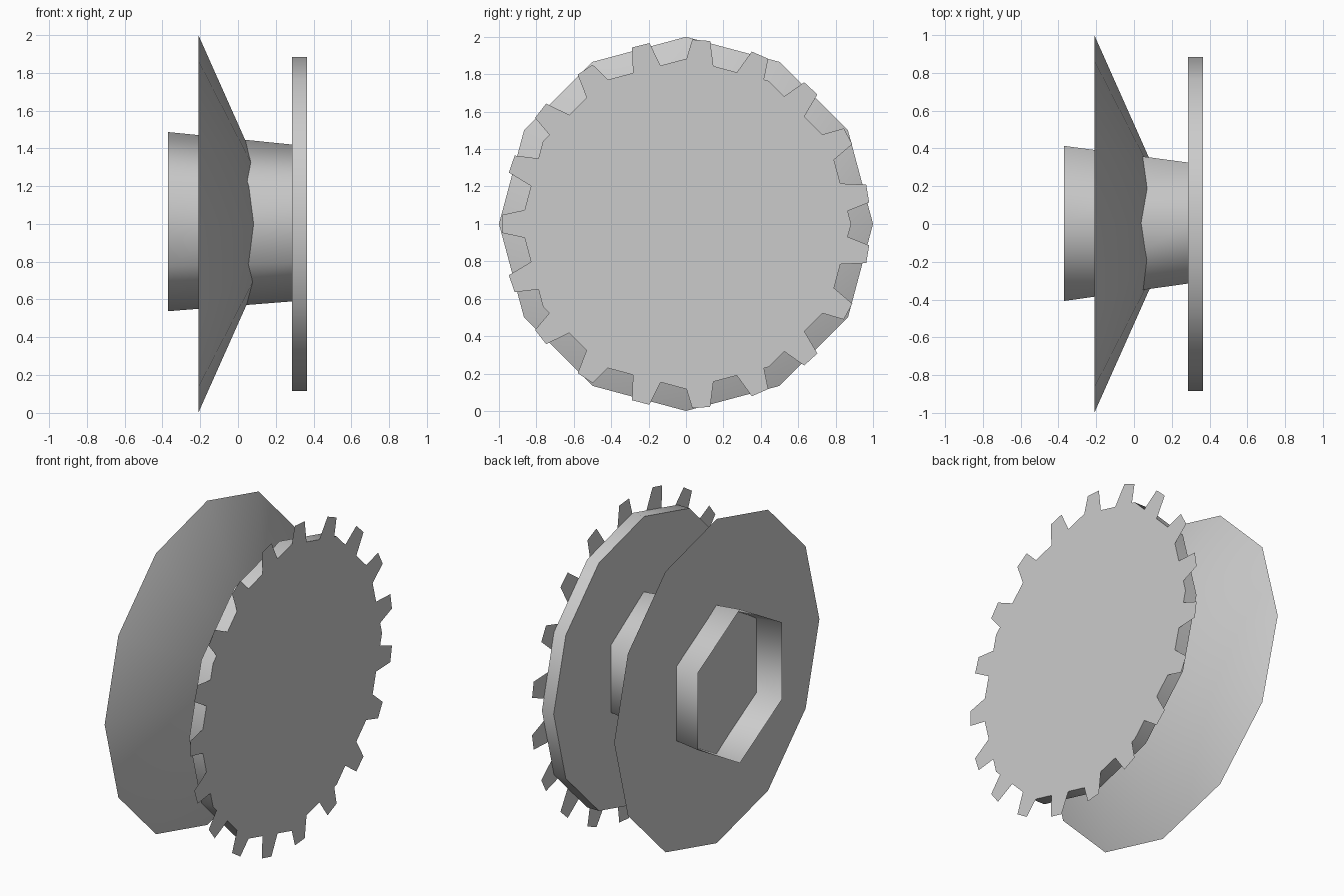
import bpy, bmesh
from math import sin, cos, pi, radians

if "Cube" in bpy.data.objects:
    bpy.data.objects.remove(bpy.data.objects["Cube"])

CZ = 1.0  # height of the wheel axis, which runs along x


def ring(bm, x, ry, rz, n, cy=0.0, cz=CZ):
    return [bm.verts.new((x, cy + ry * sin(2 * pi * i / n), cz + rz * cos(2 * pi * i / n)))
            for i in range(n)]


def bridge(bm, a, b):
    n = len(a)
    for i in range(n):
        j = (i + 1) % n
        bm.faces.new((a[i], a[j], b[j], b[i]))


def finish(name, bm, angle):
    bmesh.ops.recalc_face_normals(bm, faces=bm.faces[:])
    me = bpy.data.meshes.new(name)
    bm.to_mesh(me)
    bm.free()
    ob = bpy.data.objects.new(name, me)
    bpy.context.collection.objects.link(ob)
    bpy.ops.object.select_all(action='DESELECT')
    ob.select_set(True)
    bpy.context.view_layer.objects.active = ob
    bpy.ops.object.shade_smooth_by_angle(angle=radians(angle))
    return ob


# Cone flange with a closed back
bm = bmesh.new()
base = ring(bm, -0.21, 1.0, 1.0, 12)
tip = bm.verts.new((0.236, 0, CZ))
bm.faces.new(base)
for i in range(12):
    bm.faces.new((base[i], base[(i + 1) % 12], tip))
finish("cone_flange", bm, 35)

# Open six-sided hub tube, slightly tapered
bm = bmesh.new()
bridge(bm, ring(bm, -0.37, 0.474, 0.474, 6, 0.003, 1.012),
       ring(bm, 0.285, 0.37, 0.415, 6, 0.005, 1.005))
finish("hub_tube", bm, 65)

# Twelve-sided disc
bm = bmesh.new()
back = ring(bm, 0.285, 0.883, 0.883, 12)
front = ring(bm, 0.365, 0.883, 0.883, 12)
bridge(bm, back, front)
bm.faces.new(back)
bm.faces.new(front)
finish("disc", bm, 35)

# Flat teeth in the plane of the disc's outer face
bm = bmesh.new()
for k in range(19):
    a = -pi / 2 + 2 * pi * k / 19
    pts = [(0.845, -0.078), (0.985, -0.048), (0.985, 0.048), (0.845, 0.078)]
    f = bm.faces.new([bm.verts.new((0.365, r * sin(a) + t * cos(a), CZ + r * cos(a) - t * sin(a)))
                      for r, t in pts])
    f.normal_update()
    if f.normal.x < 0:
        f.normal_flip()
me = bpy.data.meshes.new("teeth")
bm.to_mesh(me)
bm.free()
bpy.context.collection.objects.link(bpy.data.objects.new("teeth", me))
